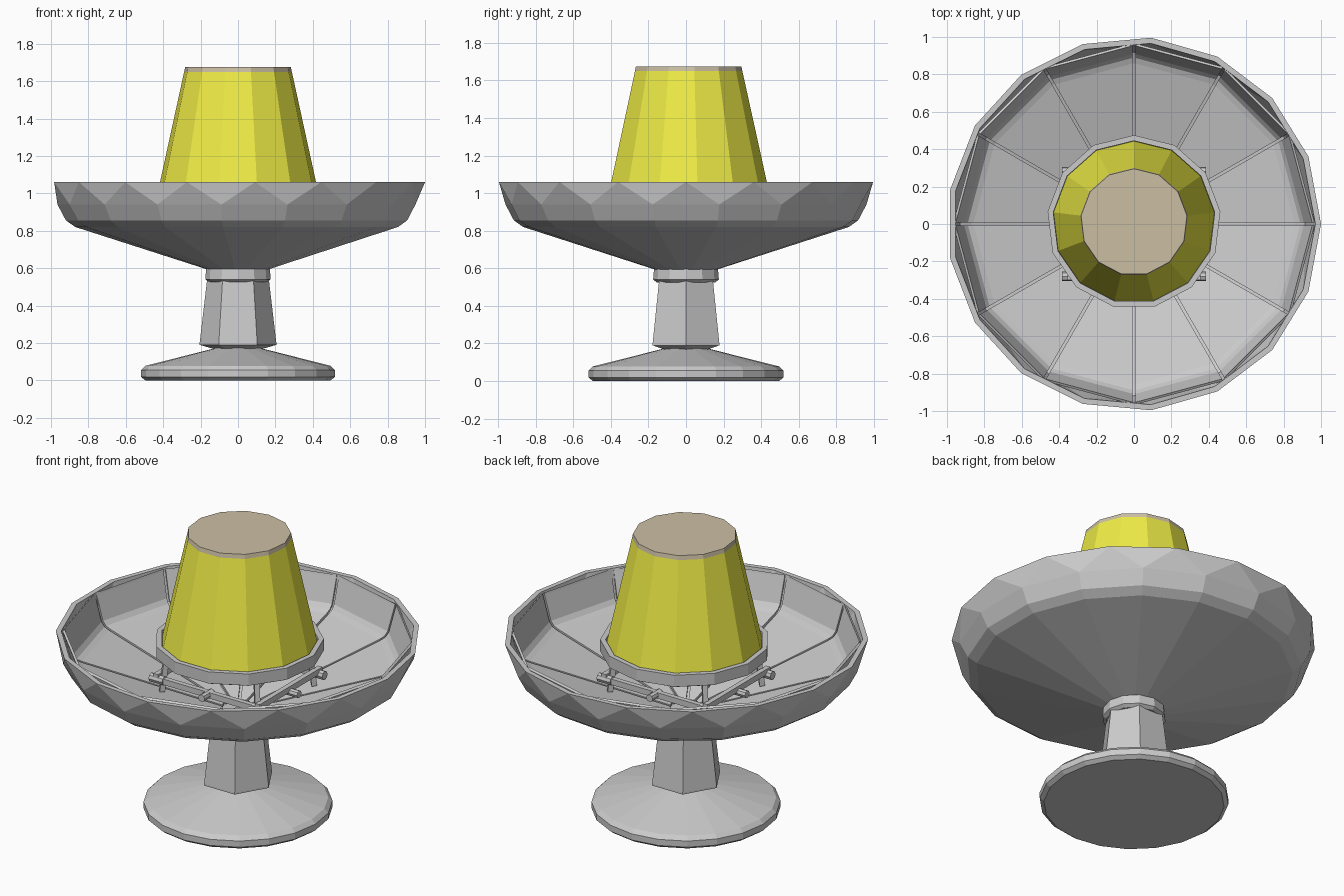
import bpy, bmesh
from math import pi, sin, cos, radians
from mathutils import Vector, Matrix

if "Cube" in bpy.data.objects:
    bpy.data.objects.remove(bpy.data.objects["Cube"])


def finish(name, bm, color=None):
    bmesh.ops.recalc_face_normals(bm, faces=bm.faces)
    me = bpy.data.meshes.new(name)
    bm.to_mesh(me)
    bm.free()
    ob = bpy.data.objects.new(name, me)
    bpy.context.collection.objects.link(ob)
    if color:
        mat = bpy.data.materials.new(name + "_colour")
        mat.diffuse_color = (*color, 1)
        mat.use_nodes = True
        mat.node_tree.nodes["Principled BSDF"].inputs["Base Color"].default_value = mat.diffuse_color
        me.materials.append(mat)
    return ob


def lathe(name, profile, n, start=0.0, twist=(), center=(0, 0), closed=False, color=None):
    """Revolve (radius, z) pairs with n sides; rings in twist are turned half a step."""
    bm = bmesh.new()
    rings = []
    for i, (r, z) in enumerate(profile):
        a0 = start + (pi / n if i in twist else 0)
        rings.append([bm.verts.new((center[0] + r * cos(a0 + 2 * pi * k / n),
                                    center[1] + r * sin(a0 + 2 * pi * k / n), z)) for k in range(n)])
    pairs = list(zip(range(len(rings) - 1), range(1, len(rings))))
    if closed:
        pairs.append((len(rings) - 1, 0))
    for i, j in pairs:
        a, b = rings[i], rings[j]
        turned = (i in twist) - (j in twist)
        for k in range(n):
            m = (k + 1) % n
            if turned == 0:
                bm.faces.new((a[k], a[m], b[m], b[k]))
            elif turned == -1:   # second ring lies half a step ahead
                bm.faces.new((a[k], a[m], b[k]))
                bm.faces.new((a[m], b[m], b[k]))
            else:
                bm.faces.new((a[k], b[m], b[k]))
                bm.faces.new((a[k], a[m], b[m]))
    if not closed:
        bm.faces.new(rings[0])
        bm.faces.new(rings[-1])
    return finish(name, bm, color)


def bar(name, p, q, width, height):
    p, q = Vector(p), Vector(q)
    bm = bmesh.new()
    turn = (q - p).to_track_quat('X', 'Z').to_matrix().to_4x4()
    bmesh.ops.create_cube(bm, size=1, matrix=Matrix.Translation((p + q) / 2) @ turn
                          @ Matrix.Diagonal(((q - p).length, width, height, 1)))
    return finish(name, bm)


def peg(name, p, q, r):
    p, q = Vector(p), Vector(q)
    bm = bmesh.new()
    turn = (q - p).to_track_quat('Z', 'Y').to_matrix().to_4x4()
    bmesh.ops.create_cone(bm, cap_ends=True, segments=8, radius1=r, radius2=r, depth=(q - p).length,
                          matrix=Matrix.Translation((p + q) / 2) @ turn)
    return finish(name, bm)


# Foot, stem and collar
lathe("foot", [(.495, 0), (.518, .018), (.518, .055), (.495, .078), (.13, .17), (.12, .18)], 20)
lathe("stem", [(.12, .165), (.205, .19), (.205, .2), (.165, .54)], 6)
lathe("collar", [(.155, .525), (.175, .54), (.17, .6), (.15, .61)], 12)

# Bowl shell: faceted outside, flat rim, thin inner wall
lathe("bowl", [(.17, .595), (.87, .82), (.92, .855), (.965, .94), (1.0, 1.06),
               (.97, 1.06), (.93, .875), (.87, .845), (.1, .61)], 17, twist=(0, 1, 2, 3, 6, 7, 8))

# Twelve wedge panels lining the bowl, with narrow seams between them
panel_profile = [(.09, .63), (.86, .862), (.89, .875), (.91, .9), (.952, 1.045), (.955, 1.058)]
gap = .007
for k in range(12):
    bm = bmesh.new()
    lower = []
    upper = []
    spin = Matrix.Rotation(radians(30 * k + 15), 3, 'Z')
    for r, z in panel_profile:
        x, y = r * cos(pi / 12), r * sin(pi / 12) - gap
        upper.append([bm.verts.new(spin @ Vector((x, s * y, z))) for s in (-1, 1)])
        dx, dz = (.0, -.015) if r < .88 else (.012, -.008)
        lower.append([bm.verts.new(spin @ Vector((x + dx, s * y, z + dz))) for s in (-1, 1)])
    last = len(panel_profile) - 1
    for i in range(last):
        (a, b), (c, d) = upper[i], upper[i + 1]
        (e, f), (g, h) = lower[i], lower[i + 1]
        for face in ((a, b, d, c), (e, f, h, g), (a, c, g, e), (b, d, h, f)):
            bm.faces.new(face)
    for i in (0, last):
        bm.faces.new((*upper[i], *reversed(lower[i])))
    finish(f"bowl_panel_{k + 1}", bm)

# Support ring around the burner body
mid = (0, .01)
lathe("support_ring", [(.445, .955), (.465, .965), (.465, 1.035), (.435, 1.035), (.43, .955)], 13,
      start=pi / 2, center=mid, closed=True)

# Square frame of bars under the ring, with pegs and posts at the corners
fx, fy, fz = .34, .28, .81
for s, side in ((-1, "a"), (1, "b")):
    bar(f"frame_bar_x_{side}", (-fx - .02, s * fy, fz), (fx + .02, s * fy, fz), .03, .035)
    bar(f"frame_bar_y_{side}", (s * fx, -fy - .02, fz + .02), (s * fx, fy + .02, fz + .02), .03, .035)
    for t, end in ((-1, "front"), (1, "back")):
        peg(f"corner_peg_{side}_{end}", (s * fx - .045, t * fy, fz), (s * fx + .045, t * fy, fz), .026)
        bar(f"corner_post_{side}_{end}", (s * (fx - .02), t * (fy - .01), .74),
            (s * (fx - .04), t * (fy - .03), .965), .03, .03)
    peg(f"middle_peg_x_{side}", (0, s * (fy - .03), fz), (0, s * (fy + .07), fz), .022)
    peg(f"middle_peg_y_{side}", (s * (fx - .03), 0, fz), (s * (fx + .07), 0, fz), .022)

# Tapered body and flat cap
lathe("tapered_body", [(.44, .97), (.29, 1.65)], 13, start=pi / 2, center=mid, color=(.86, .84, .06))
lathe("cap", [(.29, 1.65), (.285, 1.675)], 13, start=pi / 2, center=mid, color=(.6, .52, .37))
